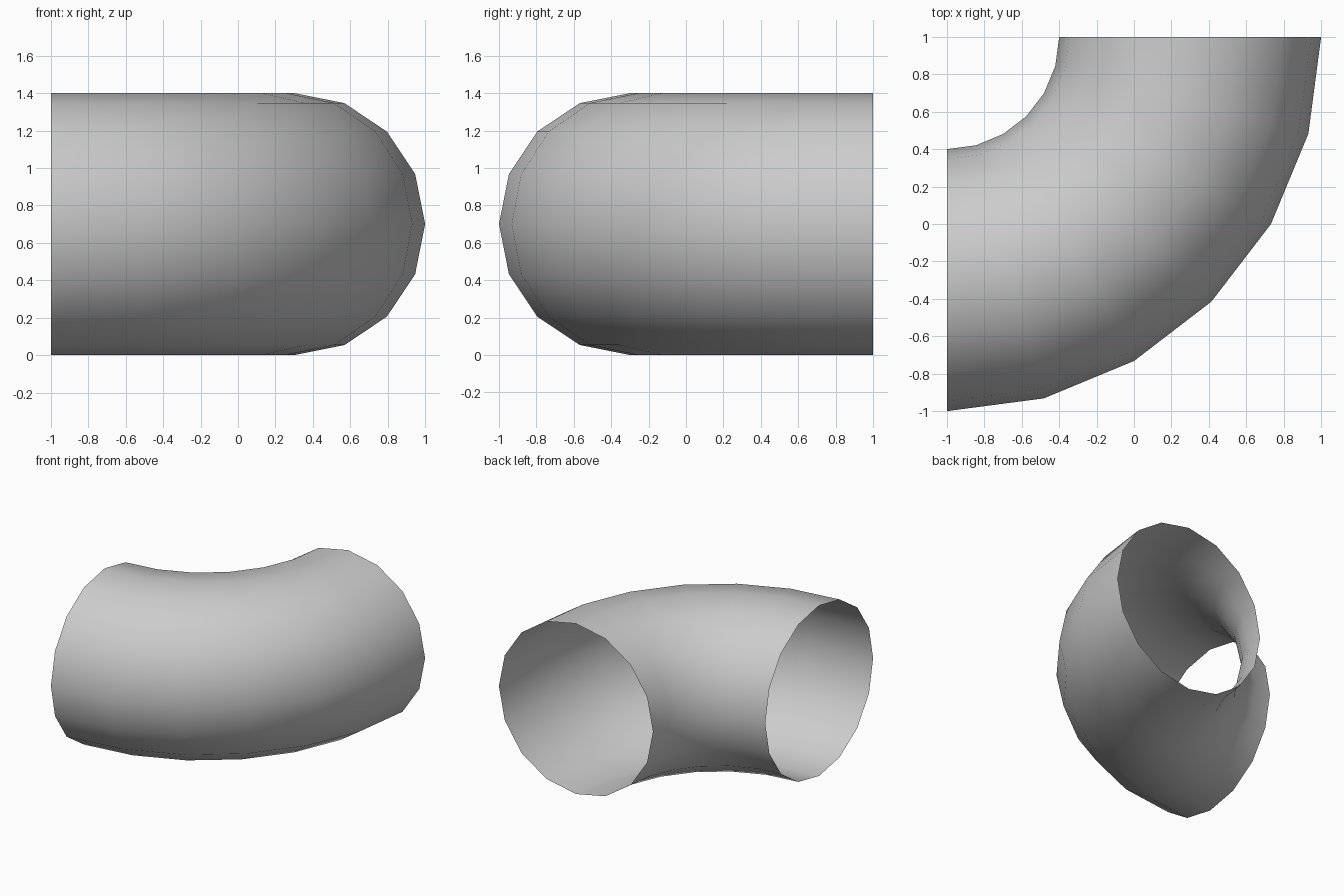
import bpy, bmesh
from math import pi
from mathutils import Vector, Matrix

if "Cube" in bpy.data.objects:
    bpy.data.objects.remove(bpy.data.objects["Cube"])

SIDES, STEPS = 16, 6
TUBE_R, BEND_R = 0.7, 1.3
PIVOT = Vector((-1, 1, 0.7))

bm = bmesh.new()

# Round cross-section at the open end facing -x
start = PIVOT + Vector((0, -BEND_R, 0))
ring = bmesh.ops.create_circle(bm, segments=SIDES, radius=TUBE_R,
                               matrix=Matrix.Translation(start) @ Matrix.Rotation(pi / 2, 4, 'Y'))
edges = list({e for v in ring["verts"] for e in v.link_edges})

# Sweep the section a quarter turn to make the open elbow
bmesh.ops.spin(bm, geom=ring["verts"] + edges, cent=PIVOT, axis=(0, 0, 1),
               angle=pi / 2, steps=STEPS, use_duplicate=False)

# Make the wall face outwards from the tube centre line
bm.normal_update()
for f in list(bm.faces):
    c = f.calc_center_median() - PIVOT
    mid = Vector((c.x, c.y, 0)).normalized() * BEND_R
    if f.normal.dot(c - mid) < 0:
        f.normal_flip()
for f in bm.faces:
    f.smooth = True

mesh = bpy.data.meshes.new("pipe_elbow")
bm.to_mesh(mesh)
bm.free()
bpy.context.collection.objects.link(bpy.data.objects.new("pipe_elbow", mesh))
